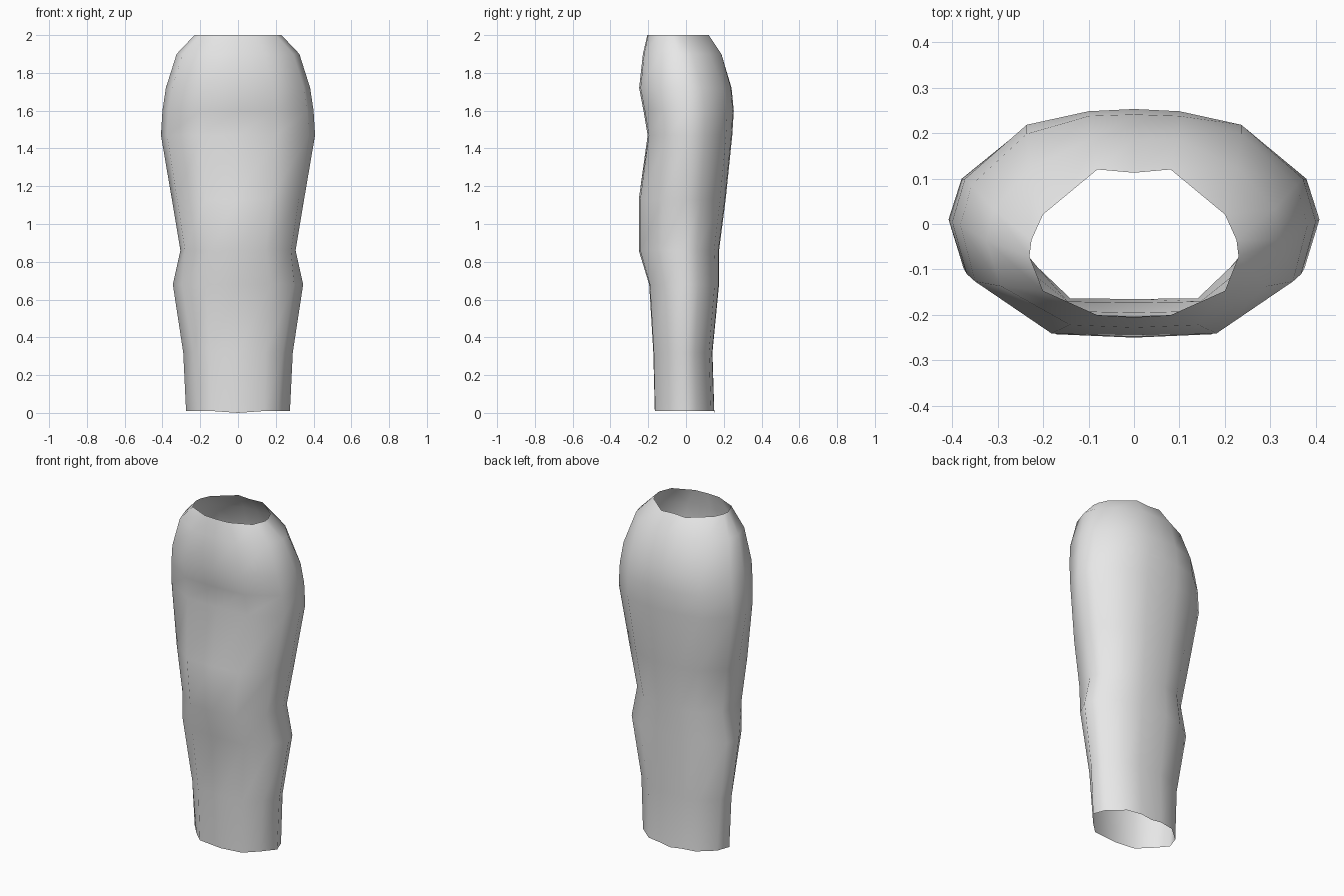
import bpy
import bmesh

cube = bpy.data.objects.get("Cube")
if cube:
    bpy.data.objects.remove(cube, do_unlink=True)

# Half cross-sections from front centre, round the side, to back centre (fractions)
CUFF = [(0, -1), (.51, -.99), (.77, -.52), (1, 0), (.9, .45), (.57, .9), (.25, .99), (0, 1)]
BODY = [(0, -1), (.49, -.97), (.92, -.5), (1, 0), (.93, .38), (.59, .86), (.25, .98), (0, 1)]
RIM = [(0, -1), (.35, -.97), (.87, -.6), (1, -.08), (.98, .14), (.87, .45), (.35, 1), (0, .96)]

# height, half width, front y, side y, back y, first section, second section, blend
RINGS = [
    (.01, .275, -.165, -.02, .15, CUFF, BODY, 0),
    (.32, .29, -.173, -.02, .14, CUFF, BODY, .3),
    (.68, .345, -.195, -.01, .175, CUFF, BODY, .6),
    (.86, .305, -.25, -.01, .175, BODY, RIM, 0),
    (1.13, .35, -.25, 0, .21, BODY, RIM, 0),
    (1.47, .408, -.203, .01, .245, BODY, RIM, 0),
    (1.6, .4, -.225, .005, .253, BODY, RIM, 0),
    (1.72, .382, -.248, 0, .242, BODY, RIM, .1),
    (1.9, .325, -.228, -.03, .19, BODY, RIM, .4),
    (2.0, .23, -.205, -.06, .12, BODY, RIM, 1),
]


def ring_points(z, width, front, side, back, first, second, blend):
    half = []
    for (ax, ay), (bx, by) in zip(first, second):
        fx, fy = ax + (bx - ax) * blend, ay + (by - ay) * blend
        reach = back - side if fy > 0 else side - front
        half.append((fx * width, side + fy * reach, z))
    mirrored = [(-x, y, h) for x, y, h in half[-2:0:-1]]
    return half + mirrored


# Open tube, lofted ring by ring
bm = bmesh.new()
loops = [[bm.verts.new(p) for p in ring_points(*ring)] for ring in RINGS]
for low, high in zip(loops, loops[1:]):
    for i in range(len(low)):
        j = (i + 1) % len(low)
        bm.faces.new((low[i], low[j], high[j], high[i]))

# The hem dips slightly at the front and back centre
for v in loops[0]:
    if abs(v.co.x) < .001:
        v.co.z = 0
for face in bm.faces:
    face.smooth = True

mesh = bpy.data.meshes.new("sleeve")
bm.to_mesh(mesh)
bm.free()
sleeve = bpy.data.objects.new("sleeve", mesh)
bpy.context.collection.objects.link(sleeve)

# Plain grey cloth
grey = bpy.data.materials.new("light_grey")
grey.use_nodes = True
colour = (.8, .8, .8, 1)
grey.diffuse_color = colour
grey.node_tree.nodes["Principled BSDF"].inputs["Base Color"].default_value = colour
mesh.materials.append(grey)
